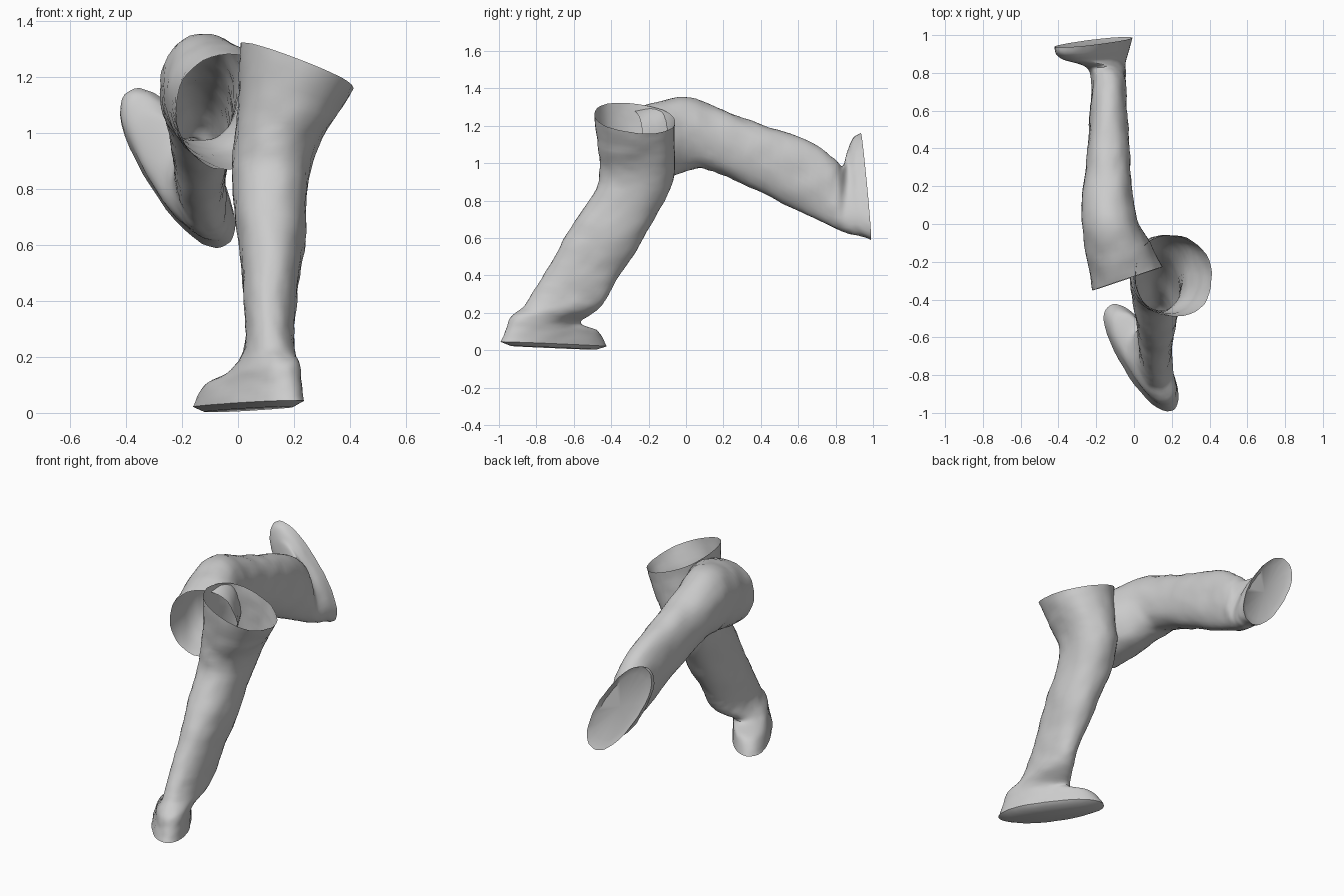
import bpy, bmesh, math
from mathutils import Vector, noise

if "Cube" in bpy.data.objects:
    bpy.data.objects.remove(bpy.data.objects["Cube"])

SIDES, STEPS = 40, 6


def catmull(a, b, c, d, t):
    return 0.5 * (2 * b + (c - a) * t + (2 * a - 5 * b + 4 * c - d) * t * t
                  + (3 * b - a - 3 * c + d) * t ** 3)


def loft_leg(name, rings, facing, sole_out):
    """Open-topped tube through rings (end point, end point, half width[, facing])."""
    keys = []
    for ring in rings:
        p1, p2, w = Vector(ring[0]), Vector(ring[1]), ring[2]
        n = Vector(ring[3] if len(ring) > 3 else facing)
        u = (p2 - p1) / 2
        keys.append(((p1 + p2) / 2, u, u.cross(n).normalized() * w))
    # smooth in-between sections
    sections = []
    last = len(keys) - 1
    for i in range(last):
        four = [keys[max(0, min(last, i + k))] for k in (-1, 0, 1, 2)]
        for s in range(STEPS):
            sections.append([catmull(*[f[j] for f in four], s / STEPS) for j in range(3)])
    sections.append(keys[-1])

    bm = bmesh.new()
    loops = []
    for c, u, v in sections:
        loop = []
        for k in range(SIDES):
            a = 2 * math.pi * k / SIDES
            r = (abs(math.cos(a)) ** 2.2 + abs(math.sin(a)) ** 2.2) ** (-1 / 2.2)
            off = (u * math.cos(a) + v * math.sin(a)) * r
            p = c + off
            # lumpy cloth surface
            bump = 0.007 * noise.noise(p * 9) + 0.004 * noise.noise(p * 28)
            loop.append(bm.verts.new(p + off.normalized() * bump))
        loops.append(loop)
    # sole: inset loop and a centre point
    c, u, v = keys[-1]
    out = Vector(sole_out)
    loops.append([bm.verts.new(c + (q.co - c) * 0.8 + out) for q in loops[-1]])
    for la, lb in zip(loops, loops[1:]):
        for k in range(SIDES):
            m = (k + 1) % SIDES
            bm.faces.new((la[k], la[m], lb[m], lb[k]))
    mid = bm.verts.new(c + out)
    for k in range(SIDES):
        bm.faces.new((loops[-1][k], loops[-1][(k + 1) % SIDES], mid))
    bmesh.ops.recalc_face_normals(bm, faces=bm.faces)
    mesh = bpy.data.meshes.new(name)
    bm.to_mesh(mesh)
    bm.free()
    obj = bpy.data.objects.new(name, mesh)
    bpy.context.collection.objects.link(obj)
    bpy.ops.object.select_all(action='DESELECT')
    obj.select_set(True)
    bpy.context.view_layer.objects.active = obj
    bpy.ops.object.shade_smooth_by_angle(angle=math.radians(45))
    return obj


# standing leg: front point, back point, half width, from hip to sole
loft_leg("standing_leg", [
    ((0.20, -0.49, 1.27), (0.22, -0.06, 1.21), 0.215, (0.35, 0, 0.94)),
    ((0.17, -0.47, 1.10), (0.18, -0.06, 1.08), 0.175, (0.2, 0, 0.98)),
    ((0.135, -0.46, 0.98), (0.135, -0.07, 0.91), 0.15),
    ((0.115, -0.48, 0.86), (0.115, -0.13, 0.77), 0.135),
    ((0.12, -0.60, 0.68), (0.12, -0.25, 0.56), 0.12),
    ((0.115, -0.71, 0.49), (0.115, -0.36, 0.39), 0.097),
    ((0.115, -0.80, 0.34), (0.115, -0.425, 0.28), 0.087),
    ((0.13, -0.86, 0.24), (0.09, -0.48, 0.21), 0.09),
    ((0.18, -0.93, 0.18), (0.01, -0.57, 0.145), 0.095),
    ((0.20, -0.955, 0.11), (-0.09, -0.475, 0.10), 0.10),
    ((0.21, -0.985, 0.045), (-0.13, -0.43, 0.02), 0.11),
], (0, 0, 1), (0, 0, -0.02))

# trailing leg: lower point, upper point, half width, from hip to sole
loft_leg("trailing_leg", [
    ((-0.03, -0.29, 0.87), (-0.04, -0.29, 1.28), 0.195, (0.32, -0.95, 0)),
    ((-0.08, -0.11, 0.92), (-0.085, -0.16, 1.325), 0.17, (0.2, -0.98, 0)),
    ((-0.13, 0.02, 0.96), (-0.13, 0.02, 1.35), 0.148),
    ((-0.14, 0.12, 0.965), (-0.14, 0.24, 1.265), 0.13),
    ((-0.135, 0.33, 0.875), (-0.135, 0.45, 1.19), 0.112),
    ((-0.135, 0.55, 0.77), (-0.135, 0.65, 1.12), 0.098),
    ((-0.13, 0.72, 0.69), (-0.14, 0.79, 1.03), 0.09),
    ((-0.10, 0.81, 0.645), (-0.19, 0.835, 0.98), 0.095),
    ((-0.07, 0.87, 0.63), (-0.33, 0.865, 1.06), 0.10),
    ((-0.05, 0.93, 0.62), (-0.38, 0.895, 1.13), 0.11),
    ((-0.04, 0.99, 0.60), (-0.39, 0.935, 1.15), 0.118),
], (0, -1, 0), (0.006, -0.02, 0.0))
